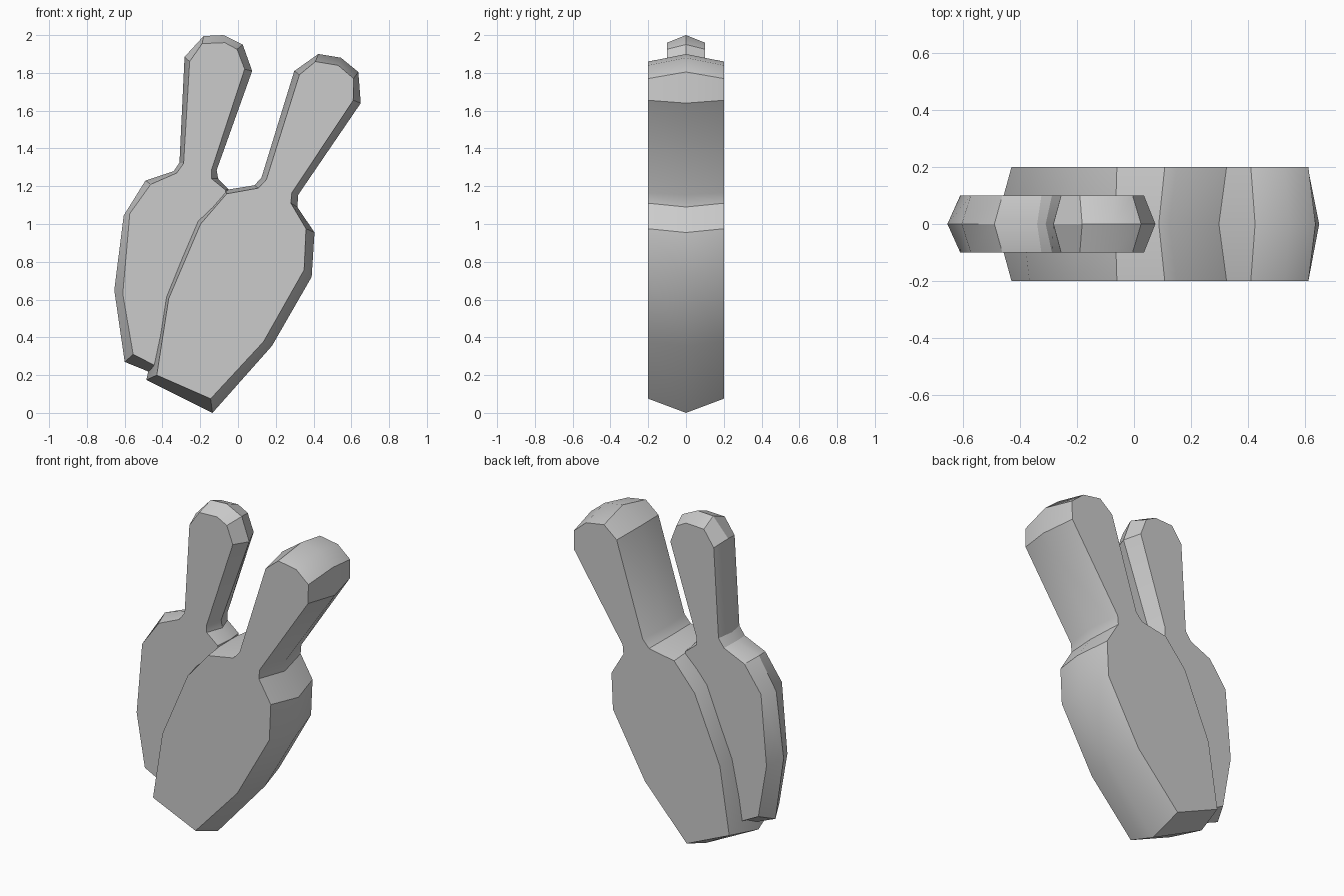
import bpy, bmesh, math

# Each outline point: ridge x, z (at y = 0), then face x, z (at front and back)
LARGE = [
    (-.135, 0, -.145, .075), (-.485, .175, -.43, .20), (-.39, .62, -.367, .605),
    (-.224, 1.03, -.198, 1.00), (-.066, 1.18, -.06, 1.16), (.087, 1.205, .108, 1.19),
    (.124, 1.245, .15, 1.235), (.298, 1.81, .325, 1.79), (.425, 1.90, .41, 1.86),
    (.545, 1.88, .53, 1.84), (.637, 1.805, .612, 1.77), (.65, 1.64, .61, 1.655),
    (.319, 1.155, .285, 1.165), (.314, 1.09, .28, 1.11), (.405, .955, .36, .975),
    (.39, .72, .35, .757), (.18, .355, .135, .377)]

SMALL = [
    (-.60, .27, -.555, .31), (-.655, .65, -.61, .63), (-.605, 1.045, -.573, 1.055),
    (-.49, 1.23, -.462, 1.21), (-.34, 1.28, -.325, 1.27), (-.31, 1.325, -.288, 1.32),
    (-.283, 1.885, -.256, 1.86), (-.182, 1.995, -.19, 1.955), (-.077, 2.0, -.07, 1.96),
    (.025, 1.95, -.005, 1.925), (.075, 1.81, .035, 1.82), (-.113, 1.285, -.14, 1.287),
    (-.105, 1.24, -.14, 1.24), (-.05, 1.185, -.066, 1.18), (-.03, 1.05, -.06, 1.04),
    (-.10, .60, -.14, .60), (-.28, .14, -.30, .18)]


def ridged_plate(name, outline, half_depth):
    """Flat plate whose rim swells to a ridge along its middle plane."""
    bm = bmesh.new()
    front = [bm.verts.new((ix, -half_depth, iz)) for _, _, ix, iz in outline]
    ridge = [bm.verts.new((ox, 0, oz)) for ox, oz, _, _ in outline]
    back = [bm.verts.new((ix, half_depth, iz)) for _, _, ix, iz in outline]
    n = len(outline)
    for a, b in ((front, ridge), (ridge, back)):
        for i in range(n):
            j = (i + 1) % n
            bm.faces.new((a[i], a[j], b[j], b[i]))
    bm.faces.new(front)
    bm.faces.new(back)
    bmesh.ops.recalc_face_normals(bm, faces=bm.faces)
    mesh = bpy.data.meshes.new(name)
    bm.to_mesh(mesh)
    bm.free()
    obj = bpy.data.objects.new(name, mesh)
    bpy.context.collection.objects.link(obj)
    bpy.ops.object.select_all(action='DESELECT')
    obj.select_set(True)
    bpy.context.view_layer.objects.active = obj
    bpy.ops.object.shade_smooth_by_angle(angle=math.radians(30))
    return obj


# Thick front paddle and the thinner one tucked behind its left edge
ridged_plate("large_paddle", LARGE, 0.2)
ridged_plate("small_paddle", SMALL, 0.1)
